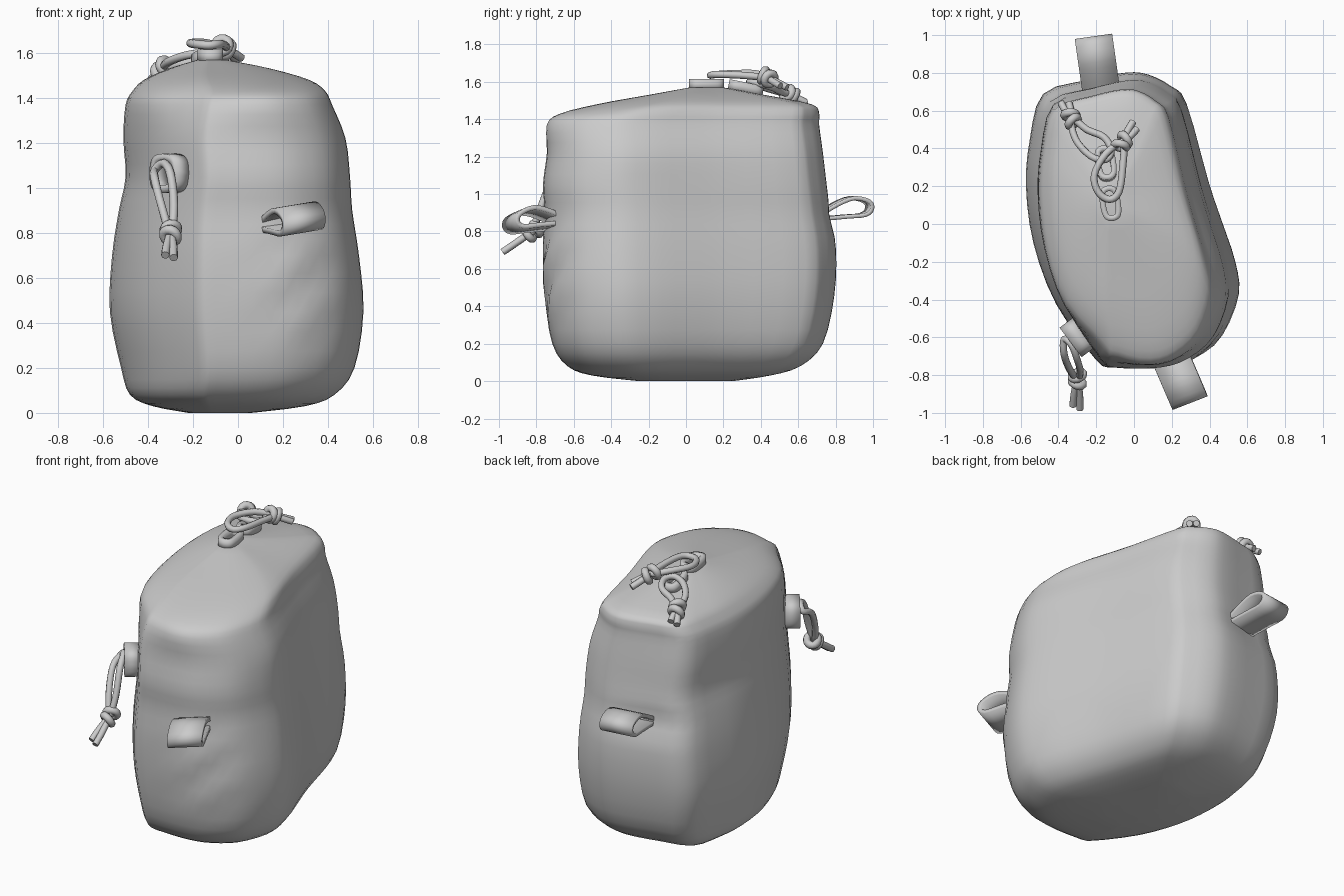
import bpy, bmesh, math
from mathutils import Vector

cube = bpy.data.objects.get("Cube")
if cube:
    bpy.data.objects.remove(cube, do_unlink=True)

grey = bpy.data.materials.new("canvas grey")
grey.use_nodes = True
colour = (0.6, 0.6, 0.6, 1)
grey.diffuse_color = colour
grey.node_tree.nodes["Principled BSDF"].inputs["Base Color"].default_value = colour


def finish(obj, angle):
    obj.data.materials.clear()
    obj.data.materials.append(grey)
    bpy.ops.object.select_all(action="DESELECT")
    obj.select_set(True)
    bpy.context.view_layer.objects.active = obj
    bpy.ops.object.shade_smooth_by_angle(angle=math.radians(angle))
    return obj


def mesh_object(name, bm, angle=50):
    bmesh.ops.recalc_face_normals(bm, faces=bm.faces)
    mesh = bpy.data.meshes.new(name)
    bm.to_mesh(mesh)
    bm.free()
    obj = bpy.data.objects.new(name, mesh)
    bpy.context.collection.objects.link(obj)
    return finish(obj, angle)


def bump(value, centre, width):
    return math.exp(-((value - centre) / width) ** 2)


# Pouch body: one footprint, fitted to a box at each height
footprint = [(-.2, -.71), (-.1, -.75), (.15, -.75), (.32, -.7), (.47, -.58), (.555, -.37),
             (.535, -.19), (.465, .02), (.395, .23), (.28, .64), (.2, .73), (.08, .79), (-.04, .8),
             (-.25, .76), (-.48, .69), (-.55, .45), (-.57, .2), (-.53, -.1), (-.41, -.42)]
levels = [  # z, left, right, front, back
    (0, -.22, .06, -.25, .25), (.03, -.38, .3, -.5, .45), (.08, -.48, .43, -.63, .61),
    (.2, -.52, .52, -.71, .73), (.45, -.57, .56, -.75, .79), (.7, -.56, .54, -.76, .8),
    (.9, -.53, .51, -.75, .77), (1.05, -.5, .5, -.76, .75), (1.22, -.51, .48, -.74, .73),
    (1.37, -.5, .42, -.75, .71), (1.43, -.47, .39, -.68, .71), (1.48, -.42, .32, -.48, .67),
    (1.53, -.31, .15, -.2, .42), (1.57, -.18, -.05, .02, .2)]


def densify(points, steps, closed):
    # Catmull-Rom refinement of a path
    n, result = len(points), []
    pick = (lambda i: Vector(points[i % n])) if closed else (
        lambda i: Vector(points[max(0, min(n - 1, i))]))
    for i in range(n if closed else n - 1):
        a, b, c, d = (pick(i + k) for k in (-1, 0, 1, 2))
        for s in range(steps):
            t = s / steps
            result.append(b + (c - a) * t / 2 + (a - b * 2.5 + c * 2 - d / 2) * t * t
                          + (b * 3 - a - c * 3 + d) * t ** 3 / 2)
    return result if closed else result + [pick(n - 1)]


def wrinkle(p):
    # Slanted folds low on the front, a pinch by the back loop, a sunken top corner
    front = bump(p.x, .27, .18) * bump(p.z, .57, .2) * (p.y < -.3)
    p.y += front * .018 * math.sin((p.z - p.x * .8) * 24)
    p.y -= .025 * bump(p.x, -.25, .25) * bump(p.z, .88, .06) * (p.y > .5)
    corner = bump(p.x, -.2, .2) * bump(p.y, -.7, .25) * bump(p.z, 1.4, .12)
    return p + Vector((.04, .05, 0)) * corner


bm = bmesh.new()
ring_shape = densify(footprint, 3, True)
rings = []
for z, x0, x1, y0, y1 in densify(levels, 3, False):
    rings.append([bm.verts.new(wrinkle(Vector((
        x0 + (p.x + .57) / 1.13 * (x1 - x0), y0 + (p.y + .75) / 1.55 * (y1 - y0), max(z, 0)))))
        for p in ring_shape])
for low, high in zip(rings, rings[1:]):
    for i in range(len(low)):
        j = (i + 1) % len(low)
        bm.faces.new((low[i], low[j], high[j], high[i]))
bm.faces.new(rings[0])
bm.faces.new(rings[-1])
mesh_object("pouch_body", bm, 60)


# Webbing loops: a bent strip with thickness
def strap(name, origin, out, across, up, profile, width, thick):
    origin, out, across, up = (Vector(v) for v in (origin, out, across, up))
    for axis in (out, across, up):
        axis.normalize()
    bm = bmesh.new()
    rows = [[bm.verts.new(origin + out * p.x + up * p.y + across * side * width / 2)
             for side in (-1, 1)] for p in densify(profile, 3, False)]
    for a, b in zip(rows, rows[1:]):
        bm.faces.new((a[0], a[1], b[1], b[0]))
    bmesh.ops.remove_doubles(bm, verts=bm.verts, dist=.0005)
    obj = mesh_object(name, bm)
    solid = obj.modifiers.new("thickness", "SOLIDIFY")
    solid.thickness = thick
    solid.offset = 0


def oval(length, height):
    # Rounded rectangle path for the pull rings
    wave = [(math.cos(k * math.pi / 6), math.sin(k * math.pi / 6)) for k in range(13)]
    return [tuple(math.copysign(abs(w) ** .7, w) * size / 2 for w, size in zip(pair, (length, height)))
            for pair in wave]


teardrop = [(-.05, .01), (.05, .06), (.14, .085), (.22, .06), (.235, .02),
            (.2, -.01), (.1, -.01), (-.05, -.01)]
strap("front_loop", (.2, -.72, .84), (.09, -.21, -.02), (.18, .07, .03), (0, 0, 1), teardrop, .2, .026)
strap("back_loop", (-.18, .75, .88), (-.03, .21, .02), (.21, .03, 0), (0, 0, 1), teardrop, .2, .022)

# Flat webbing rings that hold the pull cords
strap("side_pull_ring", (-.3, -.6, 1.065), (.6, -.8, 0), (-.8, -.6, 0), (0, 0, 1),
      oval(.16, .14), .09, .035)
strap("top_pull_ring", (-.125, .11, 1.585), (-.15, .98, 0), (0, 0, 1), (.98, .15, 0),
      oval(.16, .08), .06, .03)
strap("rear_pull_ring", (-.15, .32, 1.565), (-.15, .95, -.2), (0, .2, 1), (.98, .15, 0),
      oval(.16, .08), .06, .03)


# Pull cords: loop, knot and two tails
def cord(name, points, closed=False):
    curve = bpy.data.curves.new(name, "CURVE")
    curve.dimensions = "3D"
    curve.bevel_depth = .019
    curve.bevel_resolution = 2
    curve.use_fill_caps = True
    path = densify(points, 4, closed)
    spline = curve.splines.new("POLY")
    spline.points.add(len(path) - 1)
    for point, p in zip(spline.points, path):
        point.co = (*p, 1)
    spline.use_cyclic_u = closed
    spline.use_smooth = True
    curve.materials.append(grey)
    obj = bpy.data.objects.new(name, curve)
    bpy.context.collection.objects.link(obj)


def pull_cord(name, loop, tail):
    knot, tail = Vector(loop[0]), Vector(tail)
    cord(name + "_loop", loop, True)
    along = (tail - knot).normalized()
    side = along.cross(Vector((0, 0, 1))).normalized()
    for i, sign in enumerate((-1, 1)):
        cord(f"{name}_tail_{i}", [knot, (knot + tail) / 2 + side * sign * .014,
                                  tail + side * sign * .019 - along * .02 * i])
        bpy.ops.mesh.primitive_torus_add(
            major_radius=.032, minor_radius=.022, major_segments=14, minor_segments=8,
            location=knot + along * .022 * sign,
            rotation=(along + side * .35 * sign).to_track_quat("Z", "Y").to_euler())
        wrap = finish(bpy.context.object, 60)
        wrap.name = f"{name}_knot_{i}"


pull_cord("top_cord", [(-.06, .43, 1.625), (-.15, .37, 1.645), (-.21, .26, 1.645), (-.19, .17, 1.64),
                       (-.13, .13, 1.635), (-.08, .17, 1.64), (-.06, .3, 1.635)], (.01, .53, 1.57))
pull_cord("rear_cord", [(-.33, .56, 1.53), (-.31, .45, 1.56), (-.23, .36, 1.59), (-.15, .34, 1.6),
                        (-.12, .39, 1.59), (-.16, .46, 1.57), (-.25, .5, 1.55)], (-.37, .65, 1.48))
pull_cord("side_cord", [(-.3, -.82, .8), (-.34, -.77, .92), (-.37, -.69, 1.04), (-.37, -.61, 1.08),
                        (-.33, -.64, 1.11), (-.3, -.72, 1.06), (-.285, -.78, .92)], (-.305, -.98, .69))
